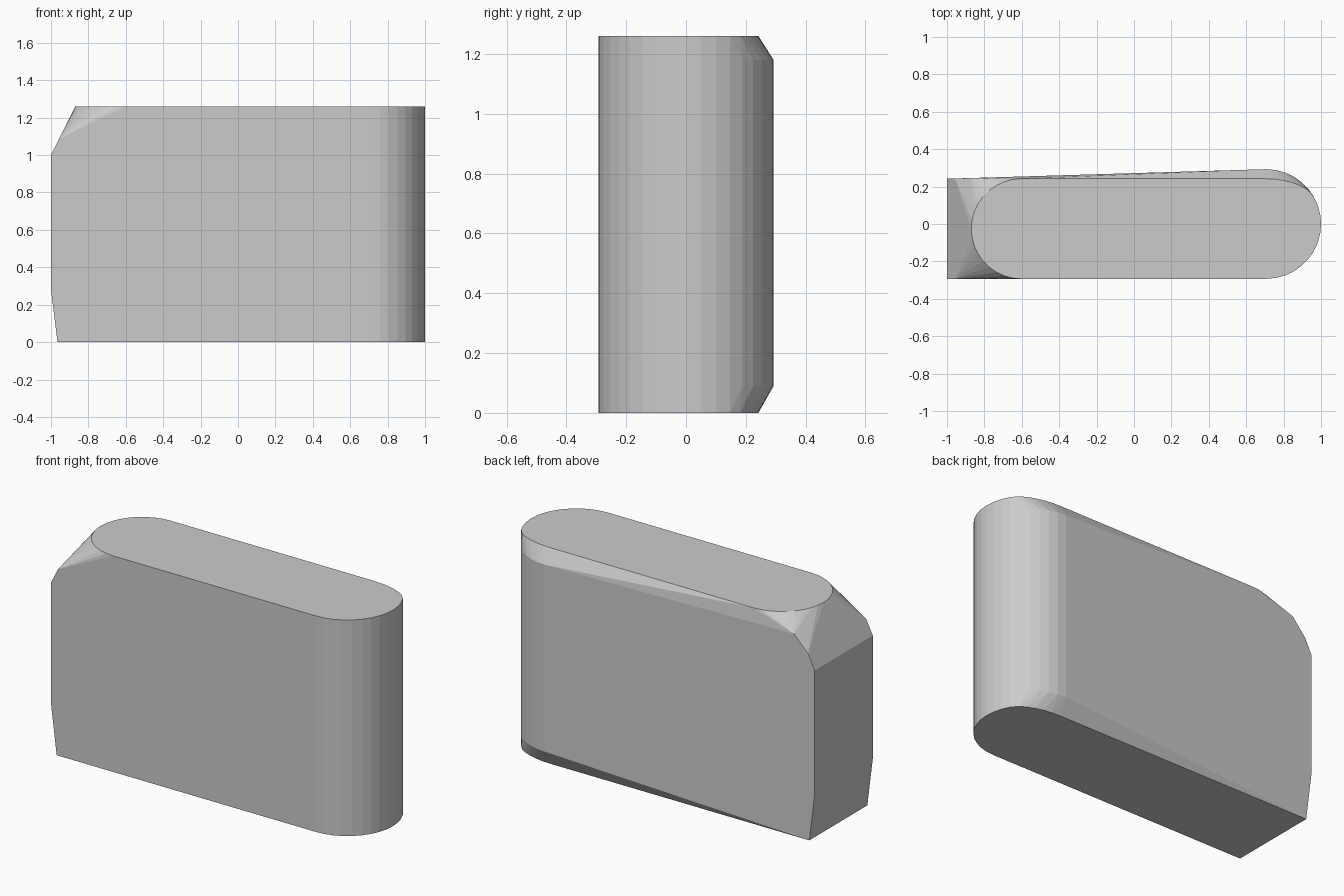
import bpy
import bmesh
from math import radians, sin, cos

if "Cube" in bpy.data.objects:
    bpy.data.objects.remove(bpy.data.objects["Cube"], do_unlink=True)

HEIGHT = 1.26
FRONT, BACK = -0.293, 0.242      # flat depth limits of the caps
R_END = 0.293                    # radius of the rounded end
R_TOP = (BACK - FRONT) / 2       # radius of the rounded top corner


def arc(cx, cy, r, start, stop, z):
    """Points on a horizontal arc in ten degree steps."""
    return [(cx + r * cos(radians(a)), cy + r * sin(radians(a)), z)
            for a in range(start, stop + 1, 10)]


def flatten(points, limit=0.17):
    """Squeeze the back of an arc so that it ends at the cap depth."""
    k = (BACK - limit) / (R_END - limit)
    return [(x, limit + (y - limit) * k if y > limit else y, z)
            for x, y, z in points]


points = []

# Rounded end: full section in the middle, chamfered caps at the back
cx = 1 - R_END
for z in (0, HEIGHT):
    points += flatten(arc(cx, 0, R_END, -90, 90, z))
for z in (0.09, 1.18):
    points += arc(cx, 0, R_END, 40, 90, z)

# Rounded far end of the top cap
points += arc(-0.87 + R_TOP, (FRONT + BACK) / 2, R_TOP, 90, 270, HEIGHT)

# Flat end: tapered foot, upright panel, sloped shoulder
for x, z in ((-0.965, 0), (-1, 0.28), (-1, 1.0), (-0.957, 1.086)):
    points += [(x, FRONT, z), (x, BACK, z)]

# Back shoulder corner
points.append((-0.87, BACK + 0.004, 1.18))

# Wrap the sections in one convex skin
bm = bmesh.new()
for p in points:
    bm.verts.new(p)
bmesh.ops.remove_doubles(bm, verts=bm.verts[:], dist=0.0005)
hull = bmesh.ops.convex_hull(bm, input=bm.verts[:])
unused = {v for v in hull["geom_interior"] + hull["geom_unused"]
          if isinstance(v, bmesh.types.BMVert)}
bmesh.ops.delete(bm, geom=list(unused), context="VERTS")
bmesh.ops.dissolve_limit(bm, angle_limit=radians(0.4),
                         verts=bm.verts[:], edges=bm.edges[:])
bmesh.ops.recalc_face_normals(bm, faces=bm.faces[:])

mesh = bpy.data.meshes.new("rounded_block")
bm.to_mesh(mesh)
bm.free()

# Plain grey material
grey = bpy.data.materials.new("light_grey")
grey.use_nodes = True
color = (0.6, 0.6, 0.6, 1)
grey.diffuse_color = color
grey.node_tree.nodes["Principled BSDF"].inputs["Base Color"].default_value = color
mesh.materials.append(grey)

block = bpy.data.objects.new("rounded_block", mesh)
bpy.context.scene.collection.objects.link(block)
